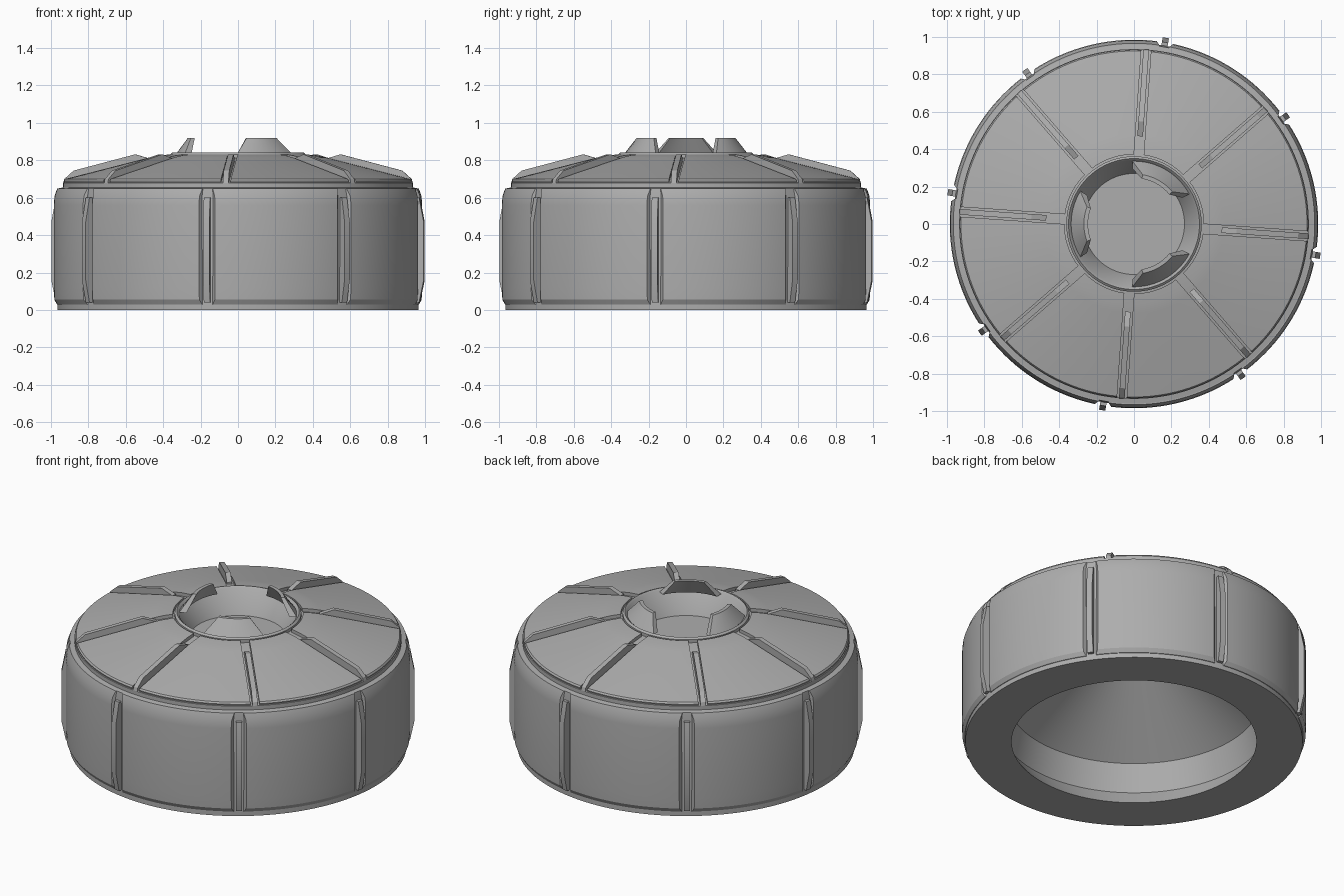
import bpy, bmesh
from math import sin, cos, asin, pi, radians

cube = bpy.data.objects.get("Cube")
if cube:
    bpy.data.objects.remove(cube, do_unlink=True)

metal = bpy.data.materials.new("plain_grey")
metal.use_nodes = True
GREY = (0.42, 0.42, 0.42, 1)
metal.diffuse_color = GREY
metal.node_tree.nodes["Principled BSDF"].inputs["Base Color"].default_value = GREY


def finish(name, bm):
    """Turn a bmesh into a shaded grey object."""
    bmesh.ops.remove_doubles(bm, verts=bm.verts, dist=1e-5)
    bmesh.ops.recalc_face_normals(bm, faces=bm.faces)
    mesh = bpy.data.meshes.new(name)
    bm.to_mesh(mesh)
    bm.free()
    mesh.materials.append(metal)
    obj = bpy.data.objects.new(name, mesh)
    bpy.context.collection.objects.link(obj)
    bpy.ops.object.select_all(action='DESELECT')
    obj.select_set(True)
    bpy.context.view_layer.objects.active = obj
    bpy.ops.object.shade_smooth_by_angle(angle=radians(25))
    return obj


def sweep(name, profile, middle=0.0, half=None, steps=128):
    """Sweep a closed (r, z) section about z; half(r, z) is its half angle, None is a full turn."""
    bm = bmesh.new()
    full = half is None
    rings = []
    for i in range(steps if full else steps + 1):
        t = 2 * i / steps - 1
        ring = []
        for r, z in profile:
            a = middle + t * (pi if full else half(r, z))
            ring.append(bm.verts.new((r * cos(a), r * sin(a), z)))
        rings.append(ring)
    n = len(profile)
    pairs = list(zip(rings, rings[1:]))
    if full:
        pairs.append((rings[-1], rings[0]))
    for a, b in pairs:
        for k in range(n):
            bm.faces.new((a[k], a[(k + 1) % n], b[(k + 1) % n], b[k]))
    if not full:
        bm.faces.new(rings[0])
        bm.faces.new(rings[-1])
    return finish(name, bm)


def fin(name, outline, angle, width):
    """Flat upright plate with an (r, z) outline, pointing along an angle."""
    bm = bmesh.new()
    sides = []
    for w in (-width / 2, width / 2):
        sides.append([bm.verts.new((r * cos(angle) - w * sin(angle),
                                    r * sin(angle) + w * cos(angle), z)) for r, z in outline])
    a, b = sides
    n = len(outline)
    bm.faces.new(a)
    bm.faces.new(b)
    for k in range(n):
        bm.faces.new((a[k], a[(k + 1) % n], b[(k + 1) % n], b[k]))
    return finish(name, bm)


# Hollow body with rim, cone and raised collar
sweep("body_shell", [
    (0.70, 0), (0.965, 0), (0.967, 0.60), (0.96, 0.65), (0.935, 0.655), (0.935, 0.68),
    (0.915, 0.685), (0.48, 0.795), (0.362, 0.812), (0.362, 0.832), (0.35, 0.842),
    (0.338, 0.832), (0.27, 0.69), (0.22, 0.65), (0.72, 0.27), (0.76, 0.10)])

# Floor closing the collar
sweep("collar_floor", [(0.001, 0.69), (0.275, 0.69), (0.275, 0.66), (0.001, 0.66)], steps=64)

SIDE = [(0.955, 0.025), (0.968, 0.03), (0.982, 0.055), (0.985, 0.12),
        (0.985, 0.56), (0.981, 0.61), (0.966, 0.65), (0.955, 0.65)]
SIDE_FIN = [(0.95, 0.04), (0.985, 0.04), (1.01, 0.16), (1.01, 0.47), (0.985, 0.60), (0.95, 0.60)]
TOP = [(0.928, 0.675), (0.932, 0.69), (0.925, 0.70), (0.48, 0.814), (0.43, 0.824),
       (0.372, 0.831), (0.372, 0.805), (0.48, 0.785)]
TOP_FIN = [(0.935, 0.68), (0.93, 0.70), (0.88, 0.745), (0.55, 0.832), (0.47, 0.808), (0.47, 0.78)]


def side_half(r, z):
    return pi / 8 - asin((0.022 + max(0, r - 0.96) * 0.9) / r)


def top_half(r, z):
    return pi / 8 - asin(0.026 / r)


# Eight repeats of wall panel, wall fin, roof panel and roof fin
for i in range(8):
    wall = i * pi / 4 - radians(9.7)
    roof = i * pi / 4 - radians(4)
    sweep(f"wall_panel_{i + 1}", SIDE, wall + pi / 8, side_half, 20)
    fin(f"wall_fin_{i + 1}", SIDE_FIN, wall, 0.034)
    sweep(f"roof_panel_{i + 1}", TOP, roof + pi / 8, top_half, 20)
    fin(f"roof_fin_{i + 1}", TOP_FIN, roof, 0.03)


# Three tapered teeth leaning in over the collar
def tooth_half(r, z):
    return radians(20 + 11 * (0.92 - z) / 0.09)


for i in range(3):
    sweep(f"collar_tooth_{i + 1}",
          [(0.338, 0.825), (0.268, 0.92), (0.246, 0.92), (0.295, 0.825)],
          radians(60 + 120 * i), tooth_half, 10)
